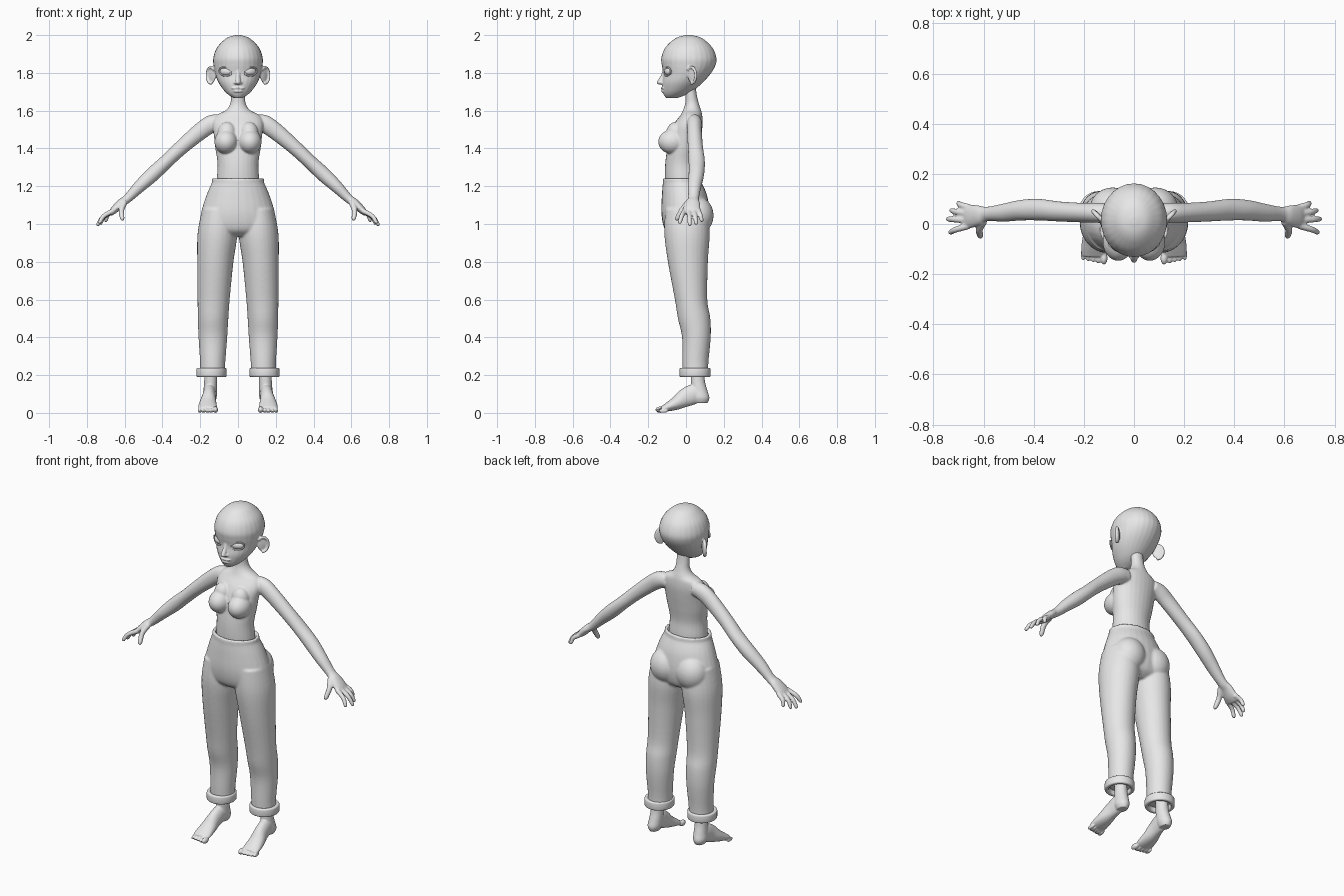
import bpy, bmesh
from math import sin, cos, pi, radians
from mathutils import Vector, Matrix

if "Cube" in bpy.data.objects:
    bpy.data.objects.remove(bpy.data.objects["Cube"])

X, Y, Z = Vector((1, 0, 0)), Vector((0, 1, 0)), Vector((0, 0, 1))
grey = bpy.data.materials.new("plain grey")
grey.use_nodes = True
grey.diffuse_color = (0.8, 0.8, 0.8, 1)
grey.node_tree.nodes["Principled BSDF"].inputs["Base Color"].default_value = (0.8, 0.8, 0.8, 1)


def spline(rows, steps=5):
    """Smooth interpolation through rows of numbers."""
    k = [Vector(r) for r in rows]
    out = []
    for i in range(len(k) - 1):
        a, b, c, d = k[max(i - 1, 0)], k[i], k[i + 1], k[min(i + 2, len(k) - 1)]
        for s in range(steps):
            t = s / steps
            out.append((b * 2 + (c - a) * t + (a * 2 - b * 5 + c * 4 - d) * t ** 2
                        + (b * 3 - a - c * 3 + d) * t ** 3) * 0.5)
    return out + [k[-1]]


def loft(bm, rows, side=None, mirror=False, n=28):
    """Skin rows of (x, y, z, radius, radius): level rings, or rings across the path."""
    pts = spline(rows)
    centres = [Vector(p[:3]) for p in pts]
    for sx in ((1, -1) if mirror else (1,)):
        rings = []
        for i, p in enumerate(pts):
            u, v = X, Y
            if side is not None:
                t = (centres[min(i + 1, len(pts) - 1)] - centres[max(i - 1, 0)]).normalized()
                v = (side - t * side.dot(t)).normalized()
                u = v.cross(t)
            ring = []
            for j in range(n):
                a = 2 * pi * j / n
                co = centres[i] + u * (max(p[3], 0.001) * cos(a)) + v * (max(p[4], 0.001) * sin(a))
                ring.append(bm.verts.new((co.x * sx, co.y, co.z)))
            rings.append(ring)
        for r, s in zip(rings, rings[1:]):
            for j in range(n):
                bm.faces.new((r[j], r[(j + 1) % n], s[(j + 1) % n], s[j]))
        bm.faces.new(rings[0])
        bm.faces.new(rings[-1])


def ball(bm, centre, radii, mirror=False, turn=0):
    """Ellipsoid turned about z by degrees."""
    m = (Matrix.Translation(centre) @ Matrix.Rotation(radians(turn), 4, 'Z')
         @ Matrix.Diagonal((*radii, 1)))
    for sx in ((1, -1) if mirror else (1,)):
        bmesh.ops.create_uvsphere(bm, u_segments=28, v_segments=18, radius=1,
                                  matrix=Matrix.Diagonal((sx, 1, 1, 1)) @ m)


def band(bm, centre, rx, ry, height, thick, mirror=False, n=48):
    """Hollow oval band with a rectangular section."""
    for sx in ((1, -1) if mirror else (1,)):
        rings = []
        for inset, z in ((0, 0), (0, height), (thick, height), (thick, 0)):
            rings.append([bm.verts.new((sx * (centre[0] + (rx - inset) * cos(2 * pi * j / n)),
                                        centre[1] + (ry - inset) * sin(2 * pi * j / n),
                                        centre[2] + z)) for j in range(n)])
        for i in range(4):
            r, s = rings[i], rings[(i + 1) % 4]
            for j in range(n):
                bm.faces.new((r[j], r[(j + 1) % n], s[(j + 1) % n], s[j]))


def finish(bm, name, voxel=0, relax=0, bevel=0):
    """Make the object; a voxel size fuses its pieces into one skin."""
    bmesh.ops.recalc_face_normals(bm, faces=bm.faces[:])
    for f in bm.faces:
        f.smooth = True
    me = bpy.data.meshes.new(name)
    bm.to_mesh(me)
    bm.free()
    me.materials.append(grey)
    ob = bpy.data.objects.new(name, me)
    bpy.context.collection.objects.link(ob)
    if voxel:
        mod = ob.modifiers.new("fuse", 'REMESH')
        mod.mode, mod.voxel_size, mod.use_smooth_shade = 'VOXEL', voxel, True
        mod = ob.modifiers.new("relax", 'SMOOTH')
        mod.factor, mod.iterations = 0.5, relax
    if bevel:
        mod = ob.modifiers.new("soft edge", 'BEVEL')
        mod.width, mod.segments = bevel, 3
    return ob


# Torso, neck, arms and hands
bm = bmesh.new()
loft(bm, [(0, -.02, 1.15, .115, .085), (0, -.022, 1.24, .112, .09), (0, -.024, 1.32, .108, .086),
          (0, -.014, 1.4, .12, .086), (0, -.004, 1.47, .128, .086), (0, .012, 1.53, .135, .076),
          (0, .028, 1.575, .115, .058), (0, .032, 1.602, .065, .048), (0, .032, 1.635, .042, .037),
          (0, .027, 1.68, .037, .031), (0, .02, 1.74, .037, .03)])
ball(bm, (.063, -.07, 1.435), (.062, .077, .065), True)
ball(bm, (.058, -.055, 1.48), (.05, .05, .06), True)
loft(bm, [(.09, .045, 1.54, .04, .036), (.14, .045, 1.53, .047, .04), (.2, .045, 1.49, .045, .039),
          (.3, .05, 1.405, .039, .04), (.38, .057, 1.33, .037, .043), (.45, .055, 1.265, .039, .041),
          (.52, .045, 1.2, .033, .036), (.585, .04, 1.135, .024, .029), (.62, .035, 1.11, .022, .04),
          (.655, .03, 1.075, .02, .047), (.678, .028, 1.052, .012, .044)], Y, True)
fingers = [((.655, .066, 1.07), (.70, .085, 1.01)), ((.66, .042, 1.07), (.73, .055, .995)),
           ((.66, .016, 1.07), (.745, .02, .988)), ((.66, -.008, 1.07), (.735, -.036, 1.0)),
           ((.6, .012, 1.115), (.61, -.053, 1.018))]
for i, (base, tip) in enumerate(fingers):
    base, tip = Vector(base), Vector(tip)
    r = .015 if i == 4 else .0125
    rows = []
    for t, k in ((0, 1.1), (.5, 1), (.88, .85), (.97, .6), (1, .2)):
        p = base.lerp(tip, t) + Vector((.012, 0, .008)) * sin(pi * t)
        rows.append((*p, r * k, r * k))
    loft(bm, rows, Y if i < 4 else X, True, 14)
finish(bm, "body", .0048, 6)

# Head with nose, lips and ears
bm = bmesh.new()
loft(bm, [(0, .015, 2.0, .012, .014), (0, .015, 1.99, .05, .056), (0, .015, 1.968, .081, .092),
          (0, .015, 1.93, .114, .127), (0, .015, 1.88, .131, .146), (0, .014, 1.84, .13, .142),
          (0, .005, 1.795, .121, .125), (0, -.018, 1.75, .104, .108), (0, -.04, 1.71, .077, .084),
          (0, -.058, 1.685, .052, .06), (0, -.075, 1.667, .024, .03)])
loft(bm, [(0, -.112, 1.82, .01, .012), (0, -.122, 1.785, .01, .011), (0, -.136, 1.755, .014, .014),
          (0, -.132, 1.742, .008, .012)], X)
ball(bm, (0, -.138, 1.75), (.014, .017, .012))
ball(bm, (.013, -.126, 1.747), (.009, .013, .008), True)
ball(bm, (0, -.118, 1.719), (.036, .015, .0075), False)
ball(bm, (0, -.116, 1.703), (.028, .016, .008), False)
ball(bm, (.138, .032, 1.787), (.007, .03, .042), True, -42)
ear_out = Vector((cos(radians(42)), -sin(radians(42)), 0))
ear_back = Vector((sin(radians(42)), cos(radians(42)), 0))
rim = []
for i in range(9):
    a = radians(-100 + 30 * i)
    p = (Vector((.139, .032, 1.787)) + ear_out * .005 + ear_back * (.031 * cos(a))
         + Z * (.043 * sin(a)))
    rim.append((*p, .0075, .009))
loft(bm, rim, ear_out, True, 12)
finish(bm, "head", .004, 4)

# Eyes and the lid rims round them
EYE, TURN = Vector((.063, -.091, 1.807)), 25
bm = bmesh.new()
ball(bm, EYE, (.035, .02, .022), True, TURN)
finish(bm, "eyes")
out = Vector((sin(radians(TURN)), -cos(radians(TURN)), 0))
across = Vector((cos(radians(TURN)), sin(radians(TURN)), 0))
lids = bpy.data.curves.new("eyelids", 'CURVE')
lids.dimensions, lids.bevel_depth, lids.bevel_resolution = '3D', .004, 3
for sx in (1, -1):
    sp = lids.splines.new('POLY')
    sp.points.add(31)
    sp.use_cyclic_u = True
    for i, pt in enumerate(sp.points):
        a = 2 * pi * i / 32
        p = (EYE + out * (.012 - .005 * cos(a) ** 2) + across * (.037 * cos(a))
             + Z * (.023 * sin(a) + .003 * cos(a)))
        pt.co = (p.x * sx, p.y, p.z, 1)
lids.materials.append(grey)
bpy.context.collection.objects.link(bpy.data.objects.new("eyelids", lids))

# Trousers: hips, seat, legs and waist edge
bm = bmesh.new()
loft(bm, [(0, -.02, 1.222, .137, .102), (0, -.008, 1.15, .168, .12), (0, -.002, 1.05, .197, .128),
          (0, .0, .97, .195, .112), (0, .0, .935, .1, .07)])
ball(bm, (.085, .06, 1.045), (.092, .086, .1), True)
loft(bm, [(.105, 0, 1.08, .085, .11), (.109, .005, .95, .105, .12), (.12, .01, .8, .096, .106),
          (.129, .027, .6, .085, .086), (.132, .043, .5, .081, .086), (.133, .055, .4, .076, .076),
          (.134, .05, .27, .067, .069), (.135, .05, .215, .066, .068)], None, True)
band(bm, (0, -.02, 1.2), .137, .103, .042, .018)
finish(bm, "trousers", .0065, 6)

# Rolled cuffs
bm = bmesh.new()
band(bm, (.141, .048, .19), .08, .083, .048, .022, True)
finish(bm, "trouser_cuffs", bevel=.008)

# Bare feet with toes
bm = bmesh.new()
loft(bm, [(.143, .06, .25, .033, .036), (.145, .063, .17, .034, .037), (.147, .07, .12, .036, .043),
          (.15, .077, .08, .037, .047), (.15, .08, .052, .026, .034)], None, True)
loft(bm, [(.148, .09, .09, .03, .028), (.15, .05, .1, .052, .034), (.154, 0, .082, .05, .036),
          (.159, -.05, .052, .036, .045), (.161, -.1, .03, .023, .05),
          (.162, -.128, .02, .014, .046)], X, True)
for i in range(5):
    r = .017 if i == 0 else .0135 - .0007 * i
    ball(bm, (.12 + .02 * i + (.003 if i else 0), -.136 + .004 * i, r), (r * .85, .026, r), True)
finish(bm, "feet", .004, 4)
